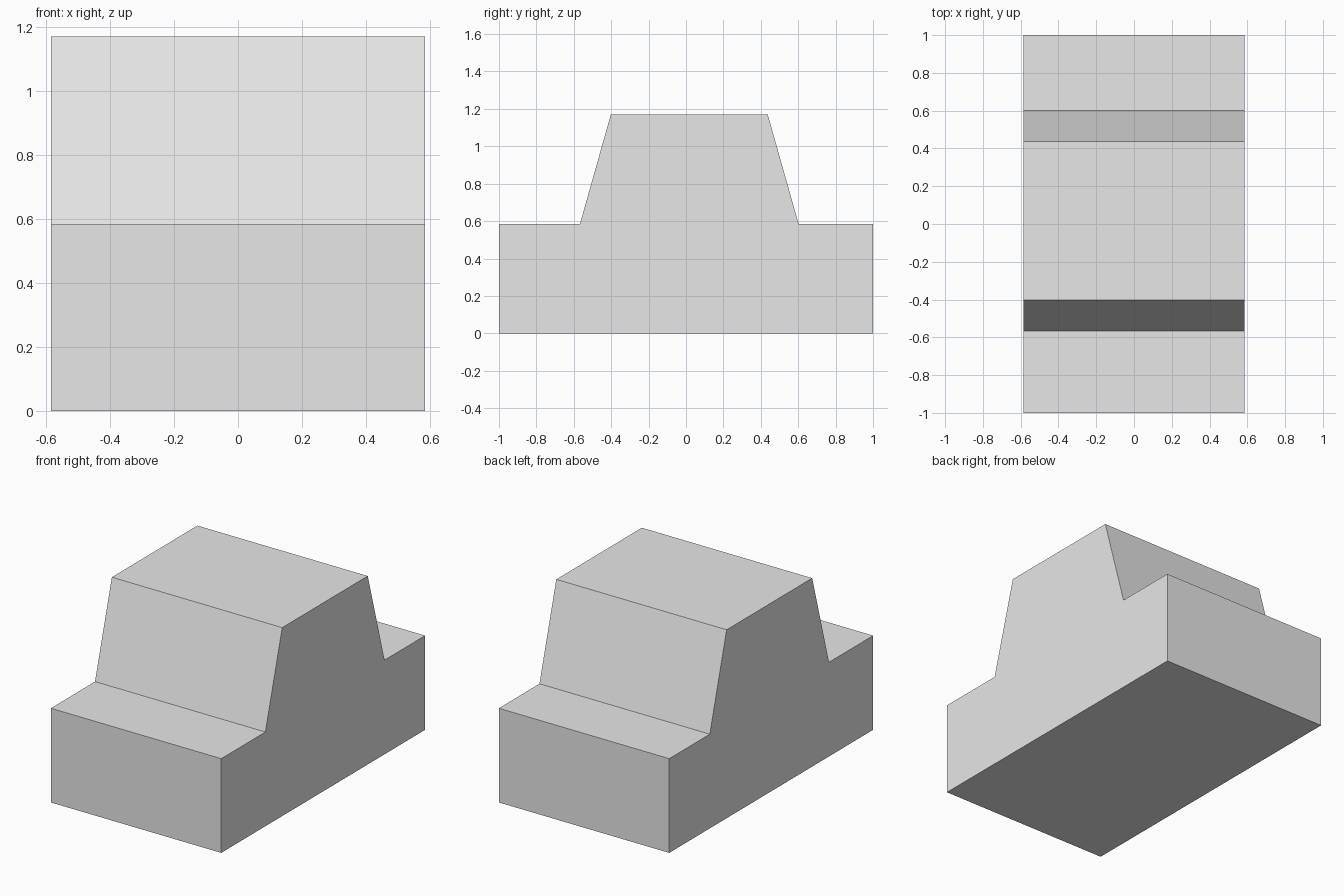
import bpy
import bmesh

cube = bpy.data.objects.get("Cube")
if cube:
    bpy.data.objects.remove(cube, do_unlink=True)

# Single light grey material
grey = bpy.data.materials.new("light_grey")
grey.use_nodes = True
colour = (0.8, 0.8, 0.8, 1.0)
grey.diffuse_color = colour
grey.node_tree.nodes["Principled BSDF"].inputs["Base Color"].default_value = colour

HALF_WIDTH = 0.585
DECK = 0.585
ROOF = 1.17

# Side profile (y, z): low decks at both ends, tapered cabin between them
profile = [(-1, 0), (1, 0), (1, DECK), (0.602, DECK), (0.437, ROOF),
           (-0.402, ROOF), (-0.567, DECK), (-1, DECK)]

# Extrude the profile across the width
bm = bmesh.new()
side = bm.faces.new([bm.verts.new((-HALF_WIDTH, y, z)) for y, z in profile])
result = bmesh.ops.extrude_face_region(bm, geom=[side], use_keep_orig=True)
moved = [v for v in result["geom"] if isinstance(v, bmesh.types.BMVert)]
bmesh.ops.translate(bm, verts=moved, vec=(2 * HALF_WIDTH, 0, 0))
bmesh.ops.recalc_face_normals(bm, faces=bm.faces)

mesh = bpy.data.meshes.new("car_body")
bm.to_mesh(mesh)
bm.free()
mesh.materials.append(grey)
body = bpy.data.objects.new("car_body", mesh)
bpy.context.collection.objects.link(body)
